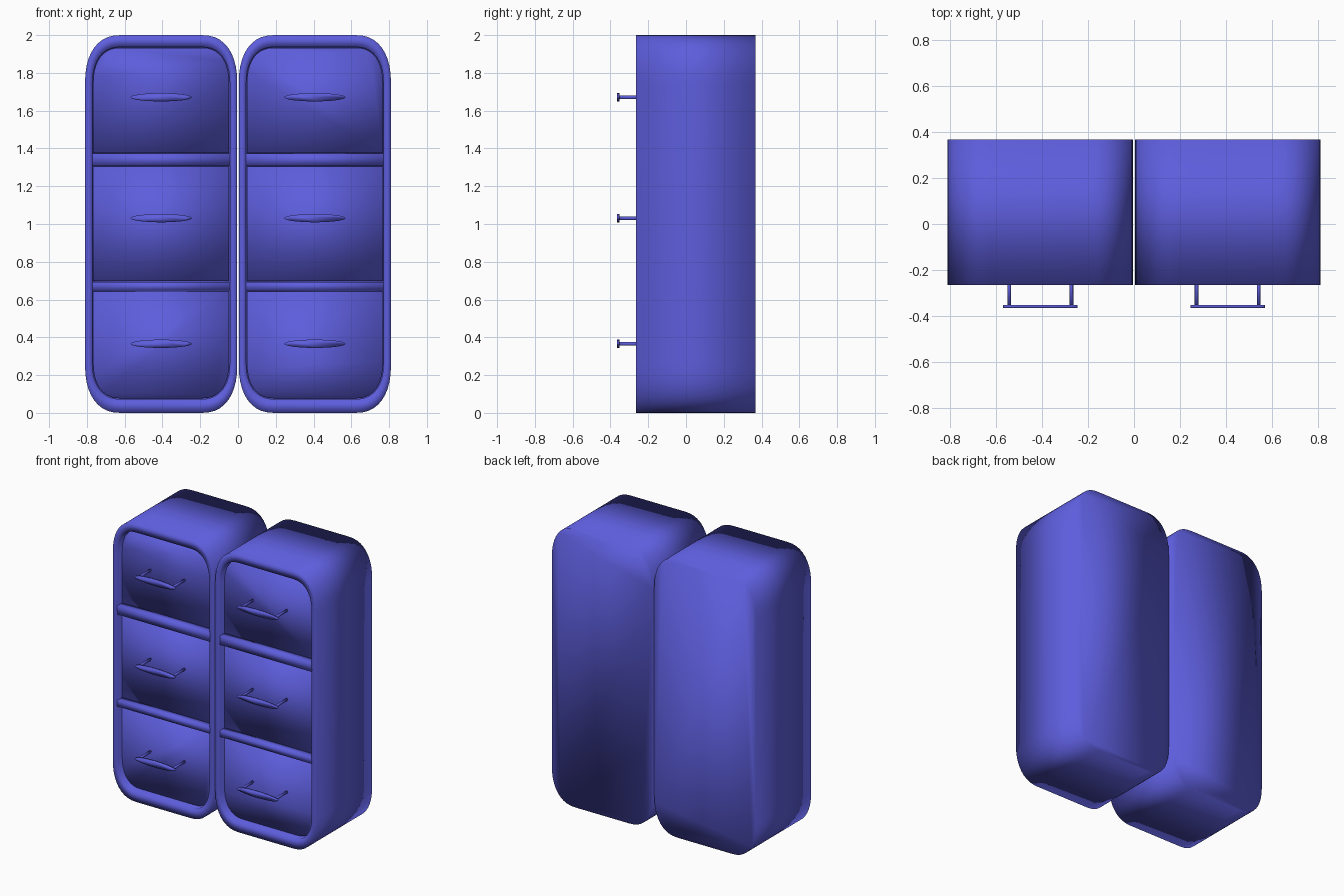
import bpy, bmesh
from math import sin, cos, pi, copysign

if "Cube" in bpy.data.objects:
    bpy.data.objects.remove(bpy.data.objects["Cube"])

blue = bpy.data.materials.new("blue_paint")
blue.diffuse_color = (0.11, 0.11, 0.72, 1)
blue.use_nodes = True
blue.node_tree.nodes["Principled BSDF"].inputs["Base Color"].default_value = blue.diffuse_color
CX = 0.407           # centre of the right-hand cabinet
FRONT, BACK = -0.265, 0.367


def soft(v):
    """Push a circle coordinate outward for slightly squarer corners."""
    return copysign(abs(v) ** 0.85, v) if abs(v) > 1e-6 else 0.0


def outline(hw, z0, z1, rx=0.0, rz=0.0, top=True, bottom=True, n=10):
    """Rectangle around x=CX whose top / bottom corners may be rounded."""
    pts = []
    for k, (sx, sz) in enumerate([(1, 1), (-1, 1), (-1, -1), (1, -1)]):
        x, z = CX + sx * hw, z1 if sz > 0 else z0
        if rx and (top if sz > 0 else bottom):
            for i in range(n + 1):
                a = (k + i / n) * pi / 2
                pts.append((x - sx * rx + rx * soft(cos(a)),
                            z - sz * rz + rz * soft(sin(a))))
        else:
            pts.append((x, z))
    return pts


def ellipse(cx, cz, a, b, n):
    return [(cx + a * cos(2 * pi * i / n), cz + b * sin(2 * pi * i / n)) for i in range(n)]


def loft(name, sections):
    """Skin a closed solid through (x-z outline, y) sections, mirrored into both cabinets."""
    bm = bmesh.new()
    loops = [[bm.verts.new((x, y, z)) for x, z in pts] for pts, y in sections]
    for a, b in zip(loops, loops[1:]):
        for i in range(len(a)):
            bm.faces.new((a[i - 1], a[i], b[i], b[i - 1]))
    bm.faces.new(loops[0])
    bm.faces.new(loops[-1])
    bmesh.ops.recalc_face_normals(bm, faces=bm.faces)
    for f in bm.faces:
        f.smooth = True
    me = bpy.data.meshes.new(name)
    bm.to_mesh(me)
    bm.free()
    me.materials.append(blue)
    ob = bpy.data.objects.new(name, me)
    bpy.context.collection.objects.link(ob)
    ob.modifiers.new("second_cabinet", 'MIRROR').use_axis = (True, False, False)


# cabinet shell: back, outer wall, front frame, recess wall and recess floor
outer = outline(0.403, 0, 2, 0.19, 0.26)
inner = outline(0.364, 0.073, 1.937, 0.15, 0.2)
loft("cabinet_body", [(outer, BACK), (outer, FRONT), (inner, FRONT), (inner, FRONT + 0.06)])

# rails between the drawers
for label, z0, z1 in (("lower", 0.647, 0.693), ("upper", 1.308, 1.373)):
    rail = outline(0.368, z0, z1)
    loft(label + "_rail", [(rail, FRONT), (rail, FRONT + 0.065)])

# drawer fronts and handles
for label, z0, z1, hz, top, bot in (("bottom", 0.073, 0.647, 0.366, False, True),
                                    ("middle", 0.693, 1.308, 1.031, False, False),
                                    ("top", 1.373, 1.937, 1.671, True, False)):
    r = (0.145, 0.195) if top or bot else (0, 0)
    panel = outline(0.36, z0 + 0.004, z1 - 0.004, *r, top, bot)
    panel_y = FRONT + 0.045
    loft(label + "_drawer_front", [(panel, panel_y), (panel, FRONT + 0.065)])
    grip = ellipse(CX, hz, 0.162, 0.022, 40)
    loft(label + "_handle_grip", [(grip, -0.365), (grip, -0.352)])
    for side, s in (("left", -1), ("right", 1)):
        post = ellipse(CX + s * 0.135, hz, 0.008, 0.01, 16)
        loft(f"{label}_handle_{side}_post", [(post, -0.354), (post, panel_y + 0.005)])
